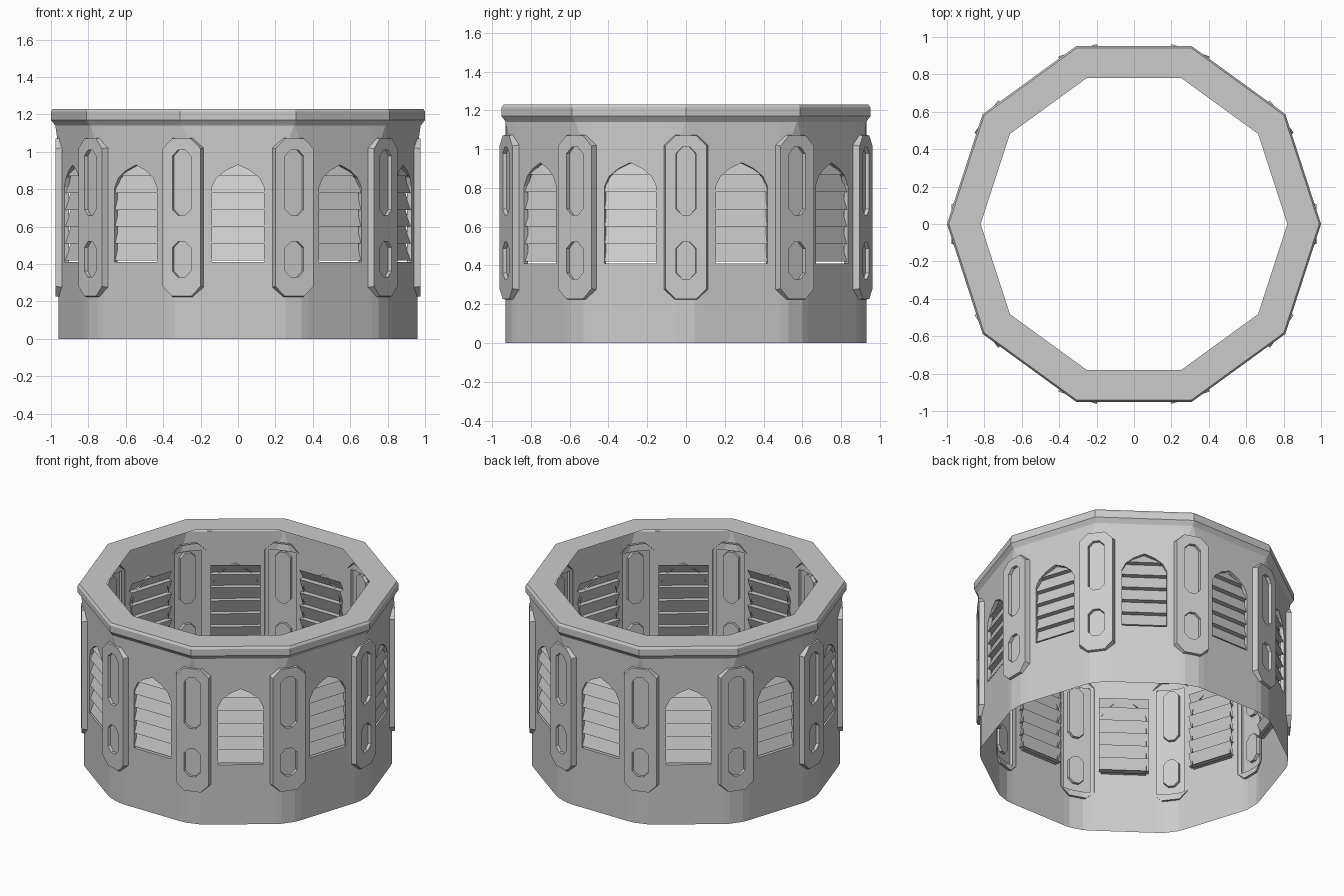
import bpy, bmesh
from math import cos, sin, tan, pi
from mathutils import Vector
from mathutils.geometry import tessellate_polygon

if "Cube" in bpy.data.objects:
    bpy.data.objects.remove(bpy.data.objects["Cube"])

SIDES = 10
STEP = 2 * pi / SIDES
APO = 0.93                      # wall face distance from the axis
T = 0.21                        # half width of the flat wall panel


def place(a, u, z, d):
    """Local panel coordinates (u sideways, z up, d outward) at angle a."""
    return Vector((d * cos(a) - u * sin(a), d * sin(a) + u * cos(a), z))


class Part:
    def __init__(self, name):
        self.name, self.bm = name, bmesh.new()

    def poly(self, pts):
        self.bm.faces.new([self.bm.verts.new(p) for p in pts])

    def sheet(self, a, d, loops):
        """Flat panel at distance d, first loop outer, others holes."""
        flat = [p for l in loops for p in l]
        tris = tessellate_polygon([[Vector((u, z, 0)) for u, z in l] for l in loops])
        for t in tris:
            p = [flat[i] for i in t]
            area = ((p[1][0] - p[0][0]) * (p[2][1] - p[0][1])
                    - (p[2][0] - p[0][0]) * (p[1][1] - p[0][1]))
            if area < 0:
                p.reverse()
            self.poly([place(a, u, z, d) for u, z in p])

    def skirt(self, a, l0, d0, l1, d1):
        """Side walls from loop l0 at depth d0 to loop l1 at depth d1."""
        n = len(l0)
        for i in range(n):
            j = (i + 1) % n
            self.poly([place(a, *l0[i], d0), place(a, *l0[j], d0),
                       place(a, *l1[j], d1), place(a, *l1[i], d1)])

    def done(self):
        bm = self.bm
        bmesh.ops.remove_doubles(bm, verts=bm.verts, dist=1e-4)
        bmesh.ops.recalc_face_normals(bm, faces=bm.faces)
        me = bpy.data.meshes.new(self.name)
        bm.to_mesh(me)
        bm.free()
        ob = bpy.data.objects.new(self.name, me)
        bpy.context.collection.objects.link(ob)
        return ob


def octagon(w, z0, z1, c):
    return [(-w + c, z0), (w - c, z0), (w, z0 + c), (w, z1 - c),
            (w - c, z1), (-w + c, z1), (-w, z1 - c), (-w, z0 + c)]


wall, louvers = Part("wall"), Part("window_louvers")
pilasters, rim = Part("corner_pilasters"), Part("top_rim")

# window outline with pointed, faceted arch
half = [(0.14, 0.41), (0.14, 0.81), (0.115, 0.86), (0.065, 0.90)]
window = half + [(0, 0.93)] + [(-u, z) for u, z in reversed(half)]
panel = [(-T, 0), (T, 0), (T, 1.15), (-T, 1.15)]

# corner strip cross-section in the corner's own frame
R = APO / cos(pi / SIDES)
cu = (APO * tan(pi / SIDES) - T) * cos(pi / SIDES)
cd = APO * cos(pi / SIDES) + T * sin(pi / SIDES)
strip = [(-cu, cd), (-0.045, 0.96), (0.045, 0.96), (cu, cd)]

# pilaster outlines
base = octagon(0.113, 0.22, 1.077, 0.055)
face = octagon(0.107, 0.228, 1.07, 0.053)
recesses = [octagon(0.052, 0.66, 1.01, 0.032), octagon(0.052, 0.33, 0.52, 0.032)]
FACE_D = 0.977

for k in range(SIDES):
    # flat wall panel with window opening and reveal
    a = (k + 0.5) * STEP
    wall.sheet(a, APO, [panel, window])
    wall.skirt(a, window, APO, window, APO - 0.025)

    # sloped louver slats with flat undersides
    for i in range(6):
        z = 0.42 + 0.09 * i
        w, top = 0.155, min(z + 0.09, 0.935)
        louvers.poly([place(a, -w, z, APO - 0.005), place(a, w, z, APO - 0.005),
                      place(a, w, top, APO - 0.04), place(a, -w, top, APO - 0.04)])
        louvers.poly([place(a, -w, z, APO - 0.04), place(a, w, z, APO - 0.04),
                      place(a, w, z, APO - 0.005), place(a, -w, z, APO - 0.005)])

    # rounded wall corner below the pilaster, sharpening to the rim above it
    b = k * STEP
    for (u0, d0), (u1, d1) in zip(strip, strip[1:]):
        wall.poly([place(b, u0, 0, d0), place(b, u1, 0, d1),
                   place(b, u1, 0.275, d1), place(b, u0, 0.275, d0)])
    lo = [place(b, u, 1.02, d) for u, d in strip]
    hl, hm, hr = (place(b, u, 1.15, d) for u, d in ((-cu, cd), (0, R), (cu, cd)))
    wall.poly([lo[0], lo[1], hm, hl])
    wall.poly([lo[1], lo[2], hm])
    wall.poly([lo[2], lo[3], hr, hm])

    # pilaster with two sunk panels
    pilasters.sheet(b, FACE_D, [face] + recesses)
    pilasters.skirt(b, base, 0.938, face, FACE_D)
    for r in recesses:
        inner = [(u * 0.93, z) for u, z in r]
        pilasters.skirt(b, r, FACE_D, inner, FACE_D - 0.02)
        pilasters.sheet(b, FACE_D - 0.02, [inner])

# rim swept around the decagon
profile = [(R, 1.14), (0.985, 1.15), (1.0, 1.17), (1.0, 1.215), (0.99, 1.23), (0.82, 1.23)]
for k in range(SIDES):
    a, b = k * STEP, (k + 1) * STEP
    for (r0, z0), (r1, z1) in zip(profile, profile[1:]):
        rim.poly([place(a, 0, z0, r0), place(b, 0, z0, r0),
                  place(b, 0, z1, r1), place(a, 0, z1, r1)])

for part in (wall, louvers, pilasters, rim):
    part.done()
